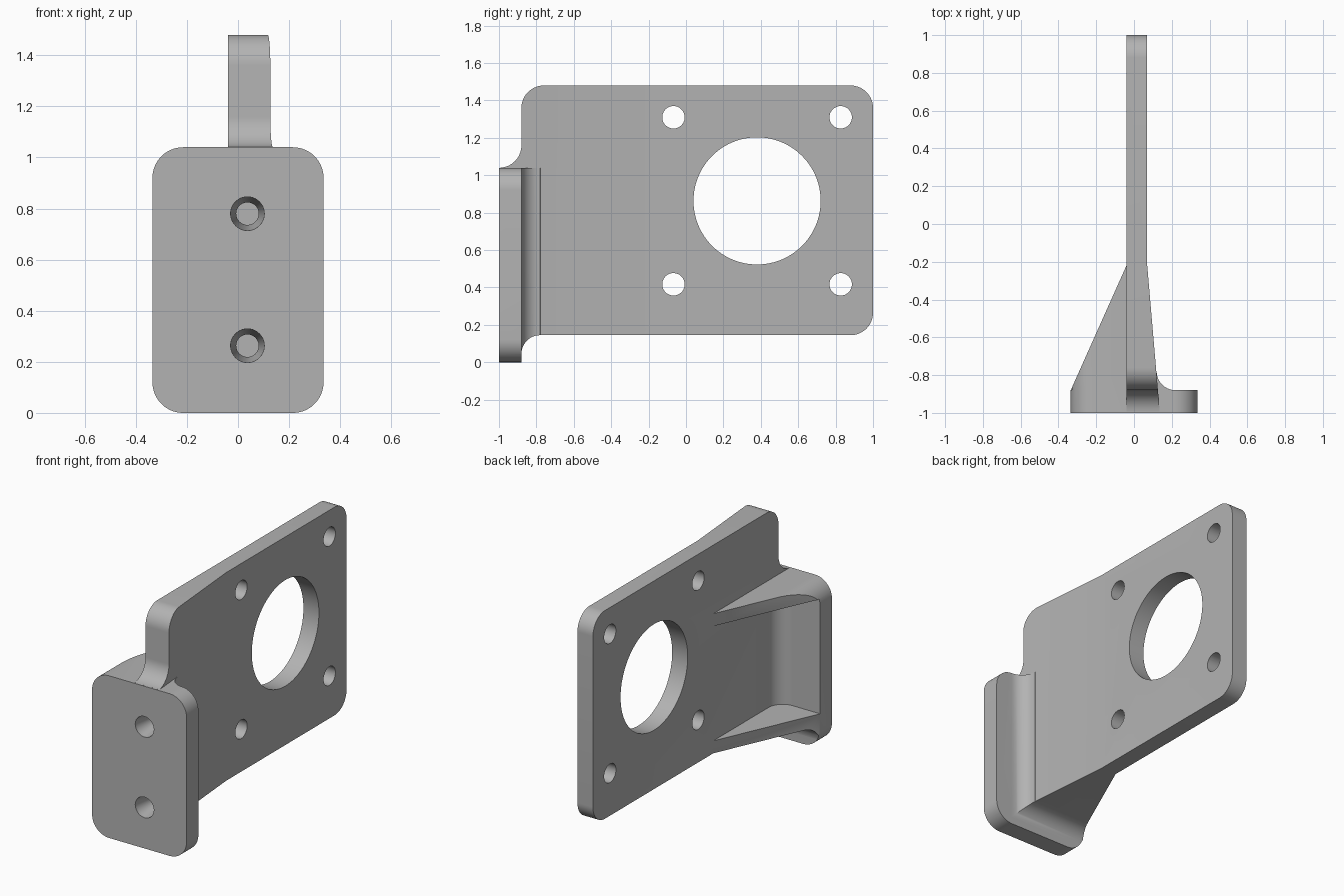
import bpy
import bmesh
from math import cos, sin, radians

cube = bpy.data.objects.get("Cube")
if cube:
    bpy.data.objects.remove(cube, do_unlink=True)

grey = bpy.data.materials.new("plain grey")
grey.use_nodes = True
colour = (0.45, 0.45, 0.45, 1)
grey.diffuse_color = colour
grey.node_tree.nodes["Principled BSDF"].inputs["Base Color"].default_value = colour


def arc(u, v, r, start, end, steps=14):
    """Points along an arc, angles in degrees."""
    angles = [radians(start + (end - start) * i / steps) for i in range(steps + 1)]
    return [(u + r * cos(a), v + r * sin(a)) for a in angles]


def prism(name, points, axis, low, high):
    """Extrude a flat profile along the given axis."""
    place = {"x": lambda u, v, w: (w, u, v),
             "y": lambda u, v, w: (u, w, v),
             "z": lambda u, v, w: (u, v, w)}[axis]
    bm = bmesh.new()
    rings = [[bm.verts.new(place(u, v, w)) for u, v in points] for w in (low, high)]
    for ring in rings:
        bm.faces.new(ring)
    n = len(points)
    for i in range(n):
        j = (i + 1) % n
        bm.faces.new((rings[0][i], rings[0][j], rings[1][j], rings[1][i]))
    bmesh.ops.recalc_face_normals(bm, faces=bm.faces)
    return finish(name, bm)


def bore(name, x, z, profile, sides=40):
    """Round cutter along y from (y, radius) stations."""
    bm = bmesh.new()
    rings = [[bm.verts.new((x + u, y, z + v)) for u, v in arc(0, 0, r, 0, 360, sides)[:-1]]
             for y, r in profile]
    bm.faces.new(rings[0])
    bm.faces.new(rings[-1])
    for a, b in zip(rings, rings[1:]):
        for i in range(sides):
            j = (i + 1) % sides
            bm.faces.new((a[i], a[j], b[j], b[i]))
    bmesh.ops.recalc_face_normals(bm, faces=bm.faces)
    return finish(name, bm)


def finish(name, bm):
    mesh = bpy.data.meshes.new(name)
    bm.to_mesh(mesh)
    bm.free()
    mesh.materials.append(grey)
    obj = bpy.data.objects.new(name, mesh)
    bpy.context.collection.objects.link(obj)
    return obj


def combine(target, other, operation):
    """Apply an exact boolean and drop the helper."""
    mod = target.modifiers.new("shape", "BOOLEAN")
    mod.operation = operation
    mod.solver = "EXACT"
    mod.object = other
    bpy.context.view_layer.objects.active = target
    bpy.ops.object.modifier_apply(modifier=mod.name)
    bpy.data.objects.remove(other, do_unlink=True)


R = 0.12            # corner radius
BACK = -0.88        # back of the mounting flange
LOW, RIM, TOP = 0.145, 1.04, 1.48
HALF = 0.335

# Flange seen from above: plate, sloped gusset on one side, fillet on the other
flange_plan = [(-HALF, -1), (HALF, -1), (HALF, BACK)]
flange_plan += arc(0.22, BACK + 0.1, 0.1, 270, 180)
flange_plan += [(0.03, -0.7), (0.03, -0.175), (-0.02, -0.175), (-HALF, BACK)]
bracket = prism("bracket", flange_plan, "z", -0.1, 1.2)

# Rounded front outline
outline = (arc(HALF - R, R, R, 270, 360) + arc(HALF - R, RIM - R, R, 0, 90)
           + arc(R - HALF, RIM - R, R, 90, 180) + arc(R - HALF, R, R, 180, 270))
combine(bracket, prism("front_outline", outline, "y", -1.2, 0.2), "INTERSECT")

# Underside with a fillet behind the flange
under = [(-1.2, -0.2), (BACK, -0.2)] + arc(BACK + 0.1, LOW - 0.1, 0.1, 180, 90)
under += [(0.2, LOW), (0.2, 1.3), (-1.2, 1.3)]
combine(bracket, prism("underside", under, "x", -0.6, 0.6), "INTERSECT")

# Pocket between the two gussets
pocket = [(-0.02, -0.1), (-0.02, -0.77)] + arc(-0.14, BACK + 0.1, 0.1, 0, -90)
pocket += [(-0.6, BACK), (-0.6, -0.1)]
combine(bracket, prism("pocket", pocket, "z", 0.225, 0.96), "DIFFERENCE")

# Upright web: side outline, cut to its tapered plan
side = [(-0.9, LOW)] + arc(1 - R, LOW + R, R, 270, 360) + arc(1 - R, TOP - R, R, 0, 90)
side += arc(BACK + R, TOP - R, R, 90, 180) + arc(-1, RIM + R, R, 0, -86)
side += [(-0.95, 0.95), (-0.95, 0.5)]
web = prism("web", side, "x", -0.04, 0.3)
taper = [(-0.3, -1.2), (0.154, -1.2), (0.07, -0.22), (0.07, 1.2), (-0.3, 1.2)]
combine(web, prism("web_plan", taper, "z", -0.2, 1.7), "INTERSECT")
combine(bracket, web, "UNION")

# Large opening and four bolt holes through the web
holes = [(0.38, 0.863, 0.34, 96)]
holes += [(y, z, 0.06, 36) for y in (-0.067, 0.827) for z in (0.417, 1.31)]
for y, z, r, sides in holes:
    ring = arc(y, z, r, 0, 360, sides)[:-1]
    combine(bracket, prism("web_hole", ring, "x", -0.5, 0.5), "DIFFERENCE")

# Tapered blind holes in the flange front
for z in (0.263, 0.78):
    stations = [(-1.1, 0.066), (-0.98, 0.066), (-0.88, 0.044), (-0.75, 0.044)]
    combine(bracket, bore("flange_hole", 0.037, z, stations), "DIFFERENCE")

bpy.ops.object.select_all(action="DESELECT")
bracket.select_set(True)
bpy.context.view_layer.objects.active = bracket
bpy.ops.object.shade_smooth_by_angle(angle=radians(25))
